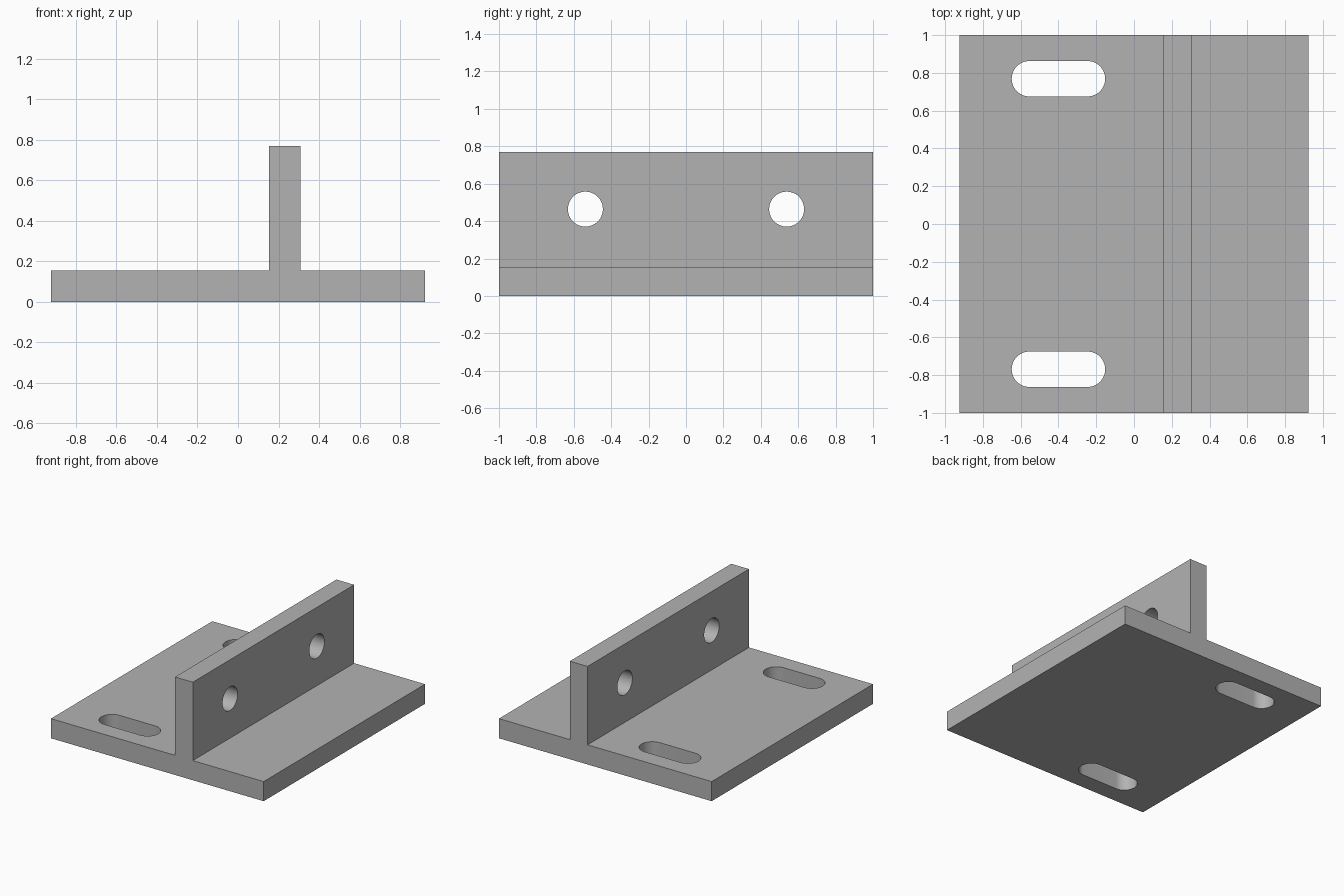
import bpy
import bmesh
import math

cube = bpy.data.objects.get("Cube")
if cube:
    bpy.data.objects.remove(cube, do_unlink=True)

HALF_LENGTH, HALF_WIDTH = 1.0, 0.923
THICK, HEIGHT = 0.154, 0.769
WEB_X0, WEB_X1 = 0.154, 0.308
HOLE_R = 0.0935

grey = bpy.data.materials.new("plain grey")
grey.use_nodes = True
colour = (0.45, 0.45, 0.45, 1)
grey.diffuse_color = colour
grey.node_tree.nodes["Principled BSDF"].inputs["Base Color"].default_value = colour


def prism(name, points, direction):
    """Extrude a closed outline along a direction vector."""
    bm = bmesh.new()
    face = bm.faces.new([bm.verts.new(p) for p in points])
    top = bmesh.ops.extrude_face_region(bm, geom=[face])["geom"]
    bmesh.ops.translate(bm, vec=direction,
                        verts=[v for v in top if isinstance(v, bmesh.types.BMVert)])
    bmesh.ops.recalc_face_normals(bm, faces=bm.faces)
    mesh = bpy.data.meshes.new(name)
    bm.to_mesh(mesh)
    bm.free()
    mesh.materials.append(grey)
    obj = bpy.data.objects.new(name, mesh)
    bpy.context.collection.objects.link(obj)
    return obj


def slot_outline(length, radius, steps=24):
    """Two half circles joined by straight sides; a circle if length is 0."""
    outline = []
    for side in (1, -1):
        for i in range(steps + (1 if length else 0)):
            a = math.pi * (i / steps - 0.5)
            outline.append((side * (length / 2 + radius * math.cos(a)),
                            side * radius * math.sin(a)))
    return outline


# T-shaped bracket: base plate with upright web
profile = [(-HALF_WIDTH, 0), (HALF_WIDTH, 0), (HALF_WIDTH, THICK), (WEB_X1, THICK),
           (WEB_X1, HEIGHT), (WEB_X0, HEIGHT), (WEB_X0, THICK), (-HALF_WIDTH, THICK)]
bracket = prism("t_bracket", [(x, -HALF_LENGTH, z) for x, z in profile],
                (0, 2 * HALF_LENGTH, 0))

# Mounting slots through the base and round holes through the web
cutters = []
for side in (-1, 1):
    cutters.append(prism("slot_cutter",
                         [(x - 0.4, y + side * 0.769, -0.1)
                          for x, y in slot_outline(0.308, HOLE_R)], (0, 0, 0.4)))
    cutters.append(prism("hole_cutter",
                         [(0.05, y + side * 0.538, z + 0.464)
                          for y, z in slot_outline(0, HOLE_R)], (0.4, 0, 0)))

bpy.ops.object.select_all(action="DESELECT")
bracket.select_set(True)
bpy.context.view_layer.objects.active = bracket
for cutter in cutters:
    cutter.hide_render = True
    mod = bracket.modifiers.new("cut", "BOOLEAN")
    mod.operation = "DIFFERENCE"
    mod.solver = "EXACT"
    mod.object = cutter
    bpy.ops.object.modifier_apply(modifier=mod.name)
    bpy.data.objects.remove(cutter, do_unlink=True)

bpy.ops.object.shade_smooth_by_angle(angle=math.radians(30))
